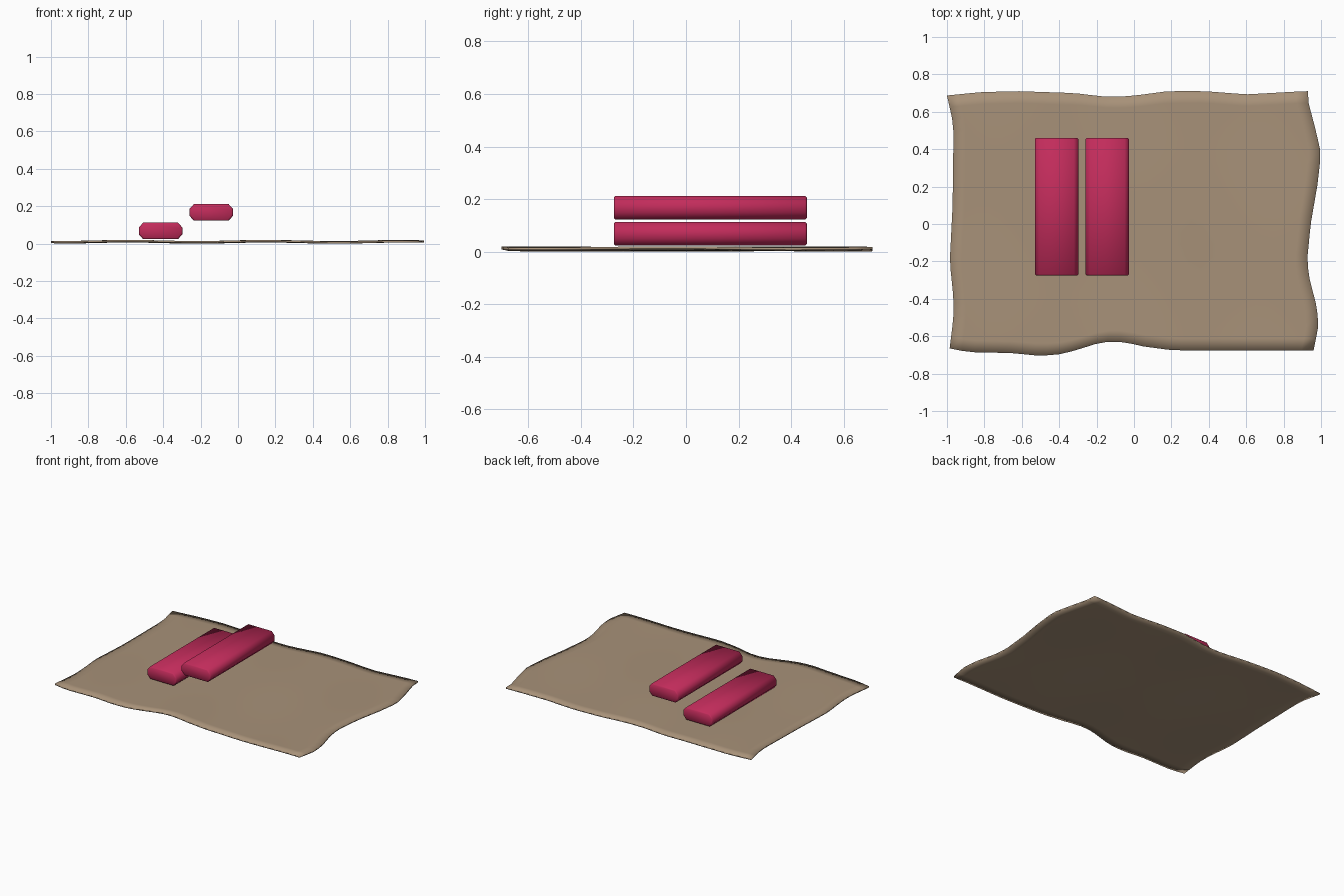
import bpy, bmesh, math

if "Cube" in bpy.data.objects:
    bpy.data.objects.remove(bpy.data.objects["Cube"])

def material(name, rgb):
    m = bpy.data.materials.new(name)
    m.diffuse_color = (*rgb, 1)
    m.use_nodes = True
    m.node_tree.nodes["Principled BSDF"].inputs["Base Color"].default_value = m.diffuse_color
    return m

TAN = material("tan cloth", (0.39, 0.285, 0.19))
RED = material("crimson", (0.54, 0.025, 0.105))

def finish(bm, name, mat):
    bmesh.ops.recalc_face_normals(bm, faces=bm.faces)
    me = bpy.data.meshes.new(name)
    bm.to_mesh(me)
    bm.free()
    me.materials.append(mat)
    me.shade_smooth()
    ob = bpy.data.objects.new(name, me)
    bpy.context.collection.objects.link(ob)
    return ob

def curve(pts, t):
    """Smooth interpolation through (t, value) pairs."""
    for (a, u), (b, v) in zip(pts, pts[1:]):
        if t <= b:
            return u + (v - u) * (t - a) / (b - a)
    return pts[-1][1]

# Cloth outline: y along the back and front edges, x along the sides
BACK = [(-1, .685), (-.8, .705), (-.6, .71), (-.3, .70), (-.15, .682), (-.05, .68),
        (.05, .69), (.2, .71), (.4, .71), (.62, .693), (.93, .71)]
FRONT = [(-.98, -.665), (-.88, -.685), (-.65, -.69), (-.5, -.705), (-.38, -.695),
         (-.28, -.665), (-.17, -.63), (-.06, -.63), (.05, -.655), (.2, -.675), (.96, -.675)]
LEFT = [(-.665, -.985), (-.5, -.965), (-.4, -.965), (-.2, -.985), (.1, -.97),
        (.5, -.965), (.6, -.975), (.685, -1)]
RIGHT = [(-.67, .96), (-.55, .985), (-.45, .98), (-.3, .94), (-.2, .925), (0, .945),
         (.2, .98), (.37, 1), (.5, .97), (.65, .93), (.71, .93)]

# Cloth: grid stretched to the outline, closed with a thin rim
NX, NY = 30, 22
bm = bmesh.new()
top, low = {}, {}
for i in range(NX + 1):
    for j in range(NY + 1):
        u, v = i / NX, j / NY
        y0, x0 = -.67 + 1.37 * v, -.98 + 1.93 * u
        xl, xr = curve(LEFT, y0), curve(RIGHT, y0)
        yf, yb = curve(FRONT, x0), curve(BACK, x0)
        x, y = xl + (xr - xl) * u, yf + (yb - yf) * v
        z = .005 + .003 * math.sin(8.5 * x + .3) + .002 * math.sin(6 * y + 2 * x)
        z = max(z, 0)
        top[i, j] = bm.verts.new((x, y, z + .010))
        low[i, j] = bm.verts.new((x, y, z))
for i in range(NX):
    for j in range(NY):
        q = [(i, j), (i + 1, j), (i + 1, j + 1), (i, j + 1)]
        bm.faces.new([top[k] for k in q])
        bm.faces.new([low[k] for k in reversed(q)])
rim = ([(i, 0) for i in range(NX)] + [(NX, j) for j in range(NY)] +
       [(i, NY) for i in range(NX, 0, -1)] + [(0, j) for j in range(NY, 0, -1)])
for a, b in zip(rim, rim[1:] + rim[:1]):
    bm.faces.new([low[a], low[b], top[b], top[a]])
finish(bm, "cloth", TAN)

# Bars: chamfered section swept along y, with slightly shrunken ends
def bar(name, cx, cz):
    bm = bmesh.new()
    rings = []
    for y, s in ((-.275, .006), (-.269, 0), (.454, 0), (.46, .006)):
        w, h, c, d = .116 - s, .0445 - s, .023, .026
        half = [(w, -h + d), (w, h - d), (w - c, h), (-w + c, h)]
        sec = half + [(-x, -z) for x, z in half]
        rings.append([bm.verts.new((cx + x, y, cz + z)) for x, z in sec])
    for r, s in zip(rings, rings[1:]):
        for k in range(8):
            bm.faces.new([r[k], r[(k + 1) % 8], s[(k + 1) % 8], s[k]])
    bm.faces.new(rings[0])
    bm.faces.new(rings[-1])
    return finish(bm, name, RED)

bar("lower_bar", -.414, .068)
bar("upper_bar", -.143, .167)
